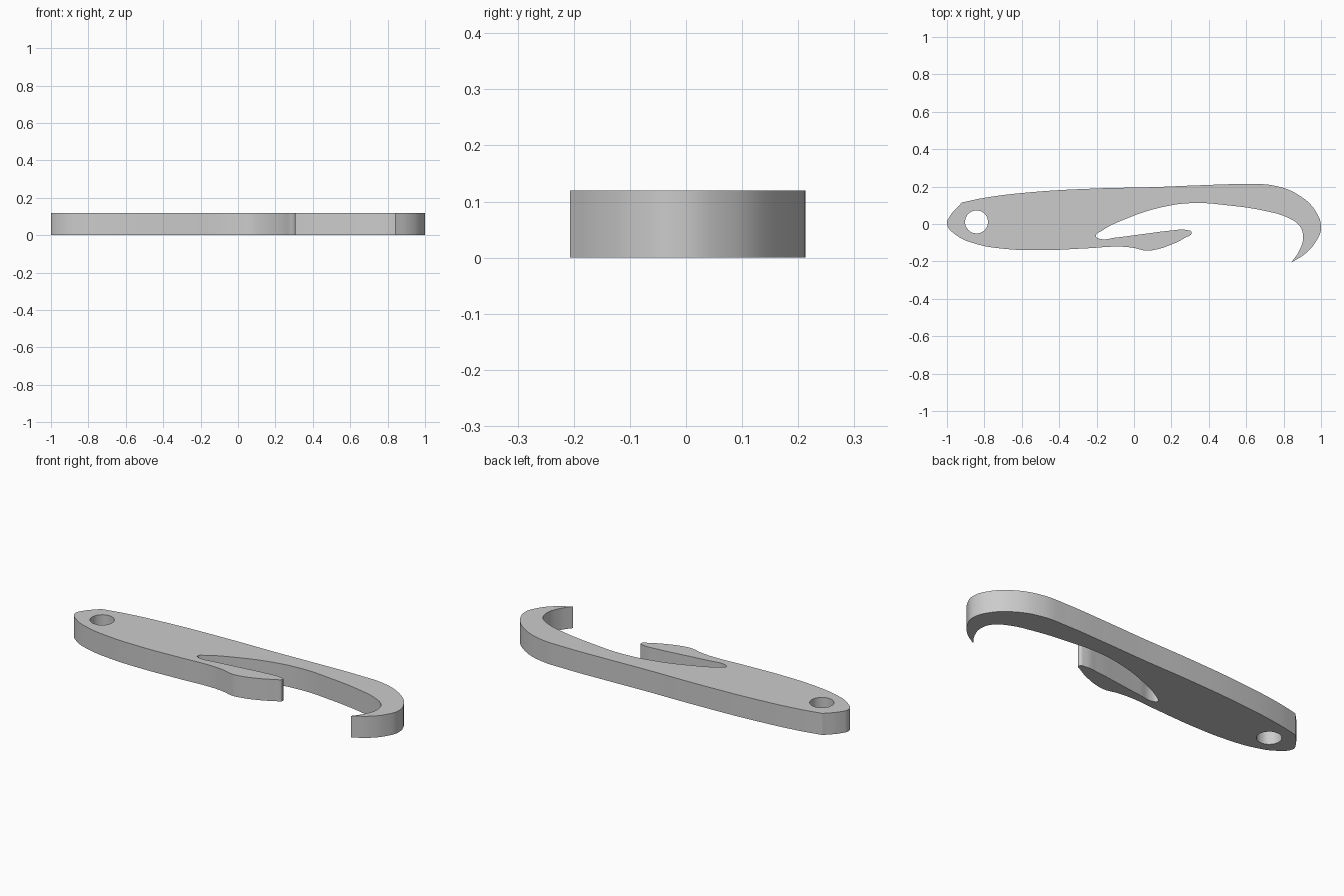
import bpy
import bmesh
import math

default = bpy.data.objects.get("Cube")
if default:
    bpy.data.objects.remove(default, do_unlink=True)

THICKNESS = 0.12

# Each run is a smooth edge that starts at a sharp corner
BACK_EDGE = [(-.92, .115), (-.8, .14), (-.55, .17), (-.2, .19), (.1, .197),
             (.35, .207), (.6, .213), (.75, .205), (.88, .155), (.97, .07),
             (1, -.02), (.975, -.09), (.92, -.155)]
HOOK_AND_SLOT = [(.84, -.207), (.885, -.14), (.904, -.07), (.885, -.01),
                 (.82, .035), (.7, .07), (.5, .1), (.32, .112), (.15, .09),
                 (-.05, .025), (-.17, -.035), (-.203, -.065), (-.18, -.08),
                 (-.1, -.073), (.07, -.051), (.2, -.035), (.28, -.032)]
FRONT_EDGE = [(.308, -.045), (.27, -.075), (.2, -.11), (.1, -.14), (.06, -.142),
              (0, -.128), (-.08, -.121), (-.25, -.13), (-.5, -.14), (-.7, -.132),
              (-.85, -.105), (-.95, -.06), (-1, 0), (-.982, .045)]


def add_loop(curve, points, corners=()):
    """Add a closed smooth outline, with sharp points at the given indices."""
    spline = curve.splines.new('BEZIER')
    spline.bezier_points.add(len(points) - 1)
    spline.use_cyclic_u = True
    for i, (x, y) in enumerate(points):
        point = spline.bezier_points[i]
        point.co = (x, y, 0)
        kind = 'VECTOR' if i in corners else 'AUTO'
        point.handle_left_type = point.handle_right_type = kind


def circle(cx, cy, radius, count=8):
    angles = [math.tau * i / count for i in range(count)]
    return [(cx + radius * math.cos(a), cy + radius * math.sin(a)) for a in angles]


# Flat hook body with a ring hole, extruded to a plate
profile = bpy.data.curves.new("hook_body", 'CURVE')
profile.dimensions = '2D'
profile.fill_mode = 'BOTH'
profile.resolution_u = 6
profile.extrude = THICKNESS / 2
tip = len(BACK_EDGE)
barb = tip + len(HOOK_AND_SLOT)
add_loop(profile, BACK_EDGE + HOOK_AND_SLOT + FRONT_EDGE, (0, tip))
add_loop(profile, circle(-.842, .011, .061))

body = bpy.data.objects.new("hook_body", profile)
bpy.context.collection.objects.link(body)
bpy.ops.object.select_all(action='DESELECT')
body.select_set(True)
bpy.context.view_layer.objects.active = body
bpy.ops.object.convert(target='MESH')
body = bpy.context.object

# Weld the caps to the walls and stand the plate on the ground
bm = bmesh.new()
bm.from_mesh(body.data)
bmesh.ops.remove_doubles(bm, verts=bm.verts, dist=1e-5)
bmesh.ops.recalc_face_normals(bm, faces=bm.faces)
bmesh.ops.translate(bm, vec=(0, 0, THICKNESS / 2), verts=bm.verts)
bm.to_mesh(body.data)
bm.free()
bpy.ops.object.shade_smooth_by_angle(angle=math.radians(30))

# Plain grey finish
grey = bpy.data.materials.new("plain_grey")
grey.use_nodes = True
colour = (0.6, 0.6, 0.6, 1)
grey.diffuse_color = colour
grey.node_tree.nodes["Principled BSDF"].inputs["Base Color"].default_value = colour
body.data.materials.clear()
body.data.materials.append(grey)
